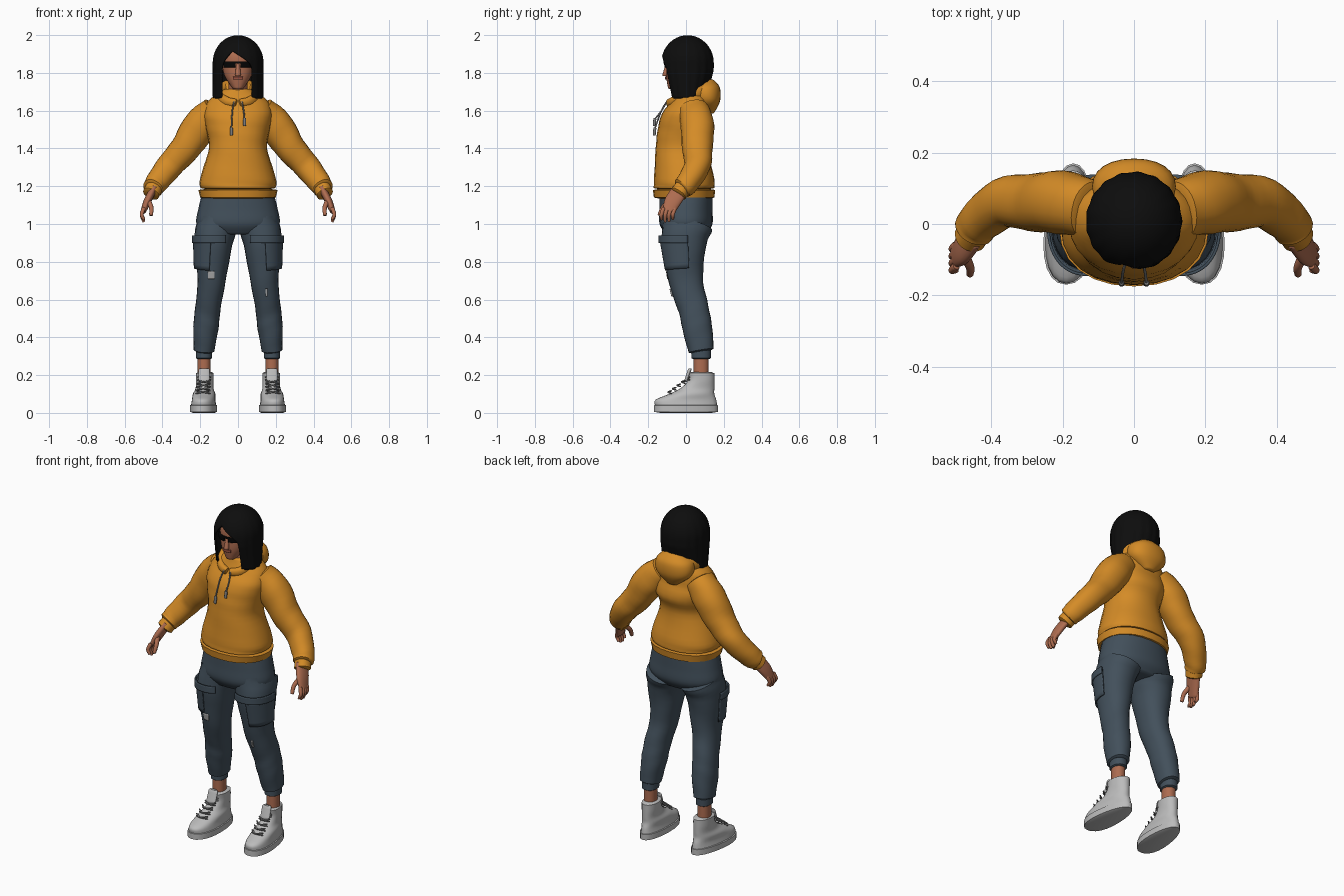
import bpy, bmesh, math
from mathutils import Vector

if "Cube" in bpy.data.objects:
    bpy.data.objects.remove(bpy.data.objects["Cube"], do_unlink=True)


def colour(name, red, green, blue):
    material = bpy.data.materials.new(name)
    material.use_nodes = True
    material.diffuse_color = (red, green, blue, 1)
    shader = material.node_tree.nodes["Principled BSDF"]
    shader.inputs["Base Color"].default_value = material.diffuse_color
    return material


orange_cloth = colour("orange cloth", .66, .26, .02)
slate_cloth = colour("slate cloth", .055, .08, .105)
skin = colour("skin", .42, .15, .08)
lip_colour = colour("lips", .3, .08, .05)
black_hair = colour("black hair", .004, .004, .004)
dark_lens = colour("dark lens", .002, .002, .002)
shoe_white = colour("shoe white", .5, .5, .5)
grey_cord = colour("grey cord", .2, .2, .2)
worn_thread = colour("worn thread", .4, .4, .4)


def spline(rows, steps=5):
    """Fill in rows smoothly between the given ones."""
    last = len(rows) - 1
    filled = []
    for i in range(last):
        before, start, end, after = rows[max(i - 1, 0)], rows[i], rows[i + 1], rows[min(i + 2, last)]
        for step in range(steps):
            t = step / steps
            filled.append([
                q + t / 2 * (r - p + t * (2 * p - 5 * q + 4 * r - s + t * (3 * (q - r) + s - p)))
                for p, q, r, s in zip(before, start, end, after)])
    return filled + [list(rows[last])]


def surface(name, grid, material, closed=True):
    """Skin a grid of points as a closed tube or as a thin open sheet."""
    bm = bmesh.new()
    rows = [[bm.verts.new(point) for point in row] for row in grid]
    for lower, upper in zip(rows, rows[1:]):
        for i in range(0 if closed else 1, len(lower)):
            bm.faces.new((lower[i - 1], lower[i], upper[i], upper[i - 1]))
    if closed:
        bm.faces.new(rows[0])
        bm.faces.new(rows[-1])
    bmesh.ops.remove_doubles(bm, verts=bm.verts, dist=.0002)
    bmesh.ops.recalc_face_normals(bm, faces=bm.faces)
    mesh = bpy.data.meshes.new(name)
    bm.to_mesh(mesh)
    bm.free()
    mesh.materials.append(material)
    part = bpy.data.objects.new(name, mesh)
    bpy.context.collection.objects.link(part)
    if not closed:
        sheet = part.modifiers.new("thickness", "SOLIDIFY")
        sheet.thickness, sheet.offset = .008, 0
    bpy.ops.object.select_all(action="DESELECT")
    part.select_set(True)
    bpy.context.view_layer.objects.active = part
    bpy.ops.object.shade_smooth_by_angle(angle=math.radians(50))


def outline(angle, power=2.2):
    """Rounded unit outline; angle zero faces the front, a quarter turn faces +x."""
    across, along = math.sin(angle), -math.cos(angle)
    return [math.copysign(abs(value) ** (2 / power), value) for value in (across, along)]


def sweep(name, rows, material, x=0, across=None, flat=1, fold=0, mirror=1, arc=None, warp=None):
    """Level rings from (y, z, half width, half depth), or, when across gives the direction
    of the flat side, rings along a path of (x, y, z, radius). An arc keeps only a thin plate."""
    if across:
        rows = [(*row, row[-1] * flat) for row in rows]
    else:
        rows = [(x, *row) for row in rows]
    rows = spline(rows)
    if not arc:
        # Round off both ends
        for end, inner in ((0, 1), (-1, -2)):
            centre = Vector(rows[end][:3])
            tip = centre + (centre - Vector(rows[inner][:3])).normalized() * .006
            rows.insert(0 if end == 0 else len(rows), [*tip, rows[end][3] * .8, rows[end][4] * .8])
    centres = [Vector(row[:3]) for row in rows]
    first, last = arc or (0, math.tau)
    segments = 24
    count = segments + 1 if arc else segments
    grid = []
    for i, (centre, row) in enumerate(zip(centres, rows)):
        side, depth = Vector((1, 0, 0)), Vector((0, 1, 0))
        if across:
            travel = centres[min(i + 1, len(rows) - 1)] - centres[max(i - 1, 0)]
            side = travel.cross(Vector(across)).normalized()
            depth = side.cross(travel).normalized()
        ring = []
        for j in range(count):
            angle = first + (last - first) * j / segments
            u, v = outline(angle)
            crease = 1 + fold * math.sin(2 * angle + i) * math.sin(i / 2)
            point = centre + (side * u * row[3] + depth * v * row[4]) * crease
            if warp:
                point = warp(point)
            ring.append((point.x * mirror, point.y, point.z))
        grid.append(ring)
    surface(name, grid, material, closed=not arc)


front_back, upright = (0, 1, 0), (0, 0, 1)

# Hooded top
hem = (-.01, 1.18, .21, .165)
sweep("hoodie_hem", [(-.01, 1.14, .2, .16), hem], orange_cloth)
sweep("hoodie_body", [
    (-.01, 1.19, .2, .16), (-.01, 1.24, .2, .16), (-.02, 1.4, .155, .14), (0, 1.5, .17, .15),
    (0, 1.58, .18, .13), (.02, 1.65, .16, .1), (.02, 1.71, .08, .08)], orange_cloth, fold=.01)

# Hood: a rolled collar that thickens and rises to the back, and the bag behind it
collar = []
for i in range(13):
    angle = .15 + (math.tau - .3) * i / 12
    front = math.cos(angle)
    collar.append((.095 * math.sin(angle), .01 - .1 * front, 1.68 - .04 * front, .03 - .012 * front))
sweep("hood_collar", collar, orange_cloth, across=upright, flat=1.2)
sweep("hood_bag", [(.12, 1.59, .04, .03), (.11, 1.65, .11, .07), (.1, 1.72, .11, .08),
                   (.1, 1.76, .06, .05)], orange_cloth)

# Hips
sweep("trouser_hips", [(0, 1.16, .19, .14), (0, 1.08, .21, .14), (0, 1, .22, .14),
                       (0, .95, .17, .11)], slate_cloth)

shoe_x = .18


def shape_foot(point):
    """Widen the toe, narrow the heel and turn the foot a little outwards."""
    offset = (point.x - shoe_x) * (1 - point.y) - point.y * .06
    return Vector((shoe_x + offset, point.y, point.z))


for side, mirror in (("left", 1), ("right", -1)):
    # Trouser leg with a cargo pocket, its flap and a gathered cuff
    leg = dict(material=slate_cloth, across=front_back, flat=1.2, mirror=mirror)
    sweep(side + "_trouser_leg", [
        (.11, .01, 1, .11), (.13, -.01, .9, .1), (.14, 0, .7, .075), (.16, .04, .55, .067),
        (.17, .06, .45, .066), (.18, .08, .33, .055)], fold=.025, **leg)
    sweep(side + "_trouser_cuff", [(shoe_x, .08, .33, .043), (shoe_x, .08, .29, .043)], **leg)
    sweep(side + "_cargo_pocket", [(.13, -.01, .92, .105), (.14, 0, .76, .09)], arc=(.1, 1.7), **leg)
    sweep(side + "_pocket_flap", [(.13, -.01, .94, .11), (.13, -.01, .9, .11)], arc=(-.6, 1.7), **leg)

    # Sleeve and cuff
    sleeve = dict(material=orange_cloth, across=front_back, mirror=mirror)
    sweep(side + "_sleeve", [
        (.12, .04, 1.6, .08), (.2, .06, 1.52, .09), (.28, .06, 1.4, .08), (.36, .06, 1.31, .07),
        (.43, .01, 1.22, .06), (.45, -.02, 1.19, .055)], fold=.03, **sleeve)
    sweep(side + "_sleeve_cuff", [(.44, -.01, 1.2, .045), (.46, -.04, 1.16, .045)], **sleeve)

    # Hand
    hand = dict(material=skin, across=front_back, mirror=mirror)
    sweep(side + "_palm", [(.45, -.03, 1.18, .02), (.48, -.07, 1.12, .02), (.5, -.09, 1.07, .015)],
          flat=2.2, **hand)
    sweep(side + "_thumb", [(.48, -.08, 1.13, .015), (.46, -.12, 1.09, .012), (.46, -.14, 1.05, .01)],
          **hand)
    for i, finger in enumerate(("little", "ring", "middle", "index")):
        y = -.06 - .02 * i
        tip = 1.03 - .015 * math.sin(i)
        sweep(f"{side}_{finger}_finger", [(.5, y, 1.08, .011), (.51, y - .01, 1.05, .01),
                                          (.5, y - .01, tip, .008)], **hand)

    # Ankle and high-top shoe
    sweep(side + "_ankle", [(.08, .32, .035, .04), (.08, .18, .035, .04)], skin, x=shoe_x, mirror=mirror)
    shoe = dict(material=shoe_white, x=shoe_x, mirror=mirror, warp=shape_foot)
    sweep(side + "_shoe_sole", [(0, .006, .07, .17), (0, .04, .07, .17)], **shoe)
    sweep(side + "_shoe_upper", [
        (0, .04, .065, .165), (0, .07, .06, .16), (.03, .1, .06, .12), (.06, .13, .05, .09),
        (.08, .17, .05, .07), (.08, .21, .05, .07)], **shoe)
    sweep(side + "_shoe_tongue", [(0, .17, .03, .01), (.02, .23, .03, .01)], **shoe)
    for i in range(5):
        y, z = -.095 + .024 * i, .11 + .018 * i
        for lean in (1, -1):
            lace = [(shoe_x + w, y + abs(w) / 2, z + lean * w / 5, .004) for w in (-.03, 0, .03)]
            sweep(f"{side}_lace_{i}", lace, grey_cord, across=front_back, mirror=mirror, warp=shape_foot)

    # Drawstring with a knotted end, one longer than the other
    low = 1.53 + .025 * mirror
    cord = dict(material=grey_cord, across=front_back, mirror=mirror)
    sweep(side + "_drawstring", [(.02, -.1, 1.65, .004), (.03, -.13, 1.6, .004), (.035, -.165, low, .004)],
          **cord)
    sweep(side + "_drawstring_knot", [(.035, -.165, low, .008), (.035, -.168, low - .03, .008)], **cord)

    # Sunglasses
    lens = [(-.01, 1.86, .09, .105), (-.01, 1.83, .09, .1)]
    sweep(side + "_lens", lens, dark_lens, mirror=mirror, arc=(.12, .95))
    sweep(side + "_temple", [(.075, -.08, 1.86, .004), (.09, 0, 1.86, .004)], dark_lens,
          across=upright, mirror=mirror)

# Worn spots on the knees
knee = dict(material=worn_thread, across=front_back, flat=1.2)
sweep("right_knee_rip", [(.14, 0, .75, .085), (.14, 0, .71, .08)], arc=(-.15, .2), mirror=-1, **knee)
sweep("left_knee_rip", [(.15, .01, .68, .08), (.15, .02, .64, .08)], arc=(-.05, .05), **knee)

# Neck, head and face
sweep("neck", [(0, 1.62, .05, .055), (0, 1.78, .05, .055)], skin)
sweep("head", [(-.06, 1.72, .03, .035), (-.03, 1.78, .07, .075), (-.01, 1.84, .085, .095),
               (0, 1.9, .085, .1), (0, 1.96, .05, .06)], skin)
sweep("nose", [(-.1, 1.84, .01, .01), (-.11, 1.79, .015, .015)], skin)
sweep("mouth", [(-.035, 1.78, .07, .073), (-.04, 1.765, .065, .068)], lip_colour, arc=(-.35, .35))
sweep("glasses_bridge", [(-.01, 1.86, .09, .105), (-.01, 1.85, .09, .105)], dark_lens, arc=(-.15, .15))

# Bobbed hair: a domed shell, parted off centre and open around the face
parting, levels, columns = -.25, 36, 72
grid = []
for i in range(levels + 1):
    fall = .33 * (i / levels) ** 1.5
    crown = min(1, fall / .14)
    width = .13 * math.sqrt(1 - (1 - crown) ** 2)
    depth = width * (1.03 - 2 * max(0, fall - .18))
    opening = math.sin(math.pi / 2 * min(1, max(0, fall - .08) * 10))
    start = parting + .86 * opening
    end = parting + math.tau - .45 * opening
    ring = []
    for j in range(columns + 1):
        angle = start + (end - start) * j / columns
        strand = 1 + .012 * crown * math.sin(17 * angle)
        lift = max(0, -math.cos(angle)) * max(0, fall - .24) * .3
        ring.append((width * strand * math.sin(angle), .008 - depth * strand * math.cos(angle),
                     1.995 - fall + lift))
    grid.append(ring)
surface("hair", grid, black_hair, closed=False)
